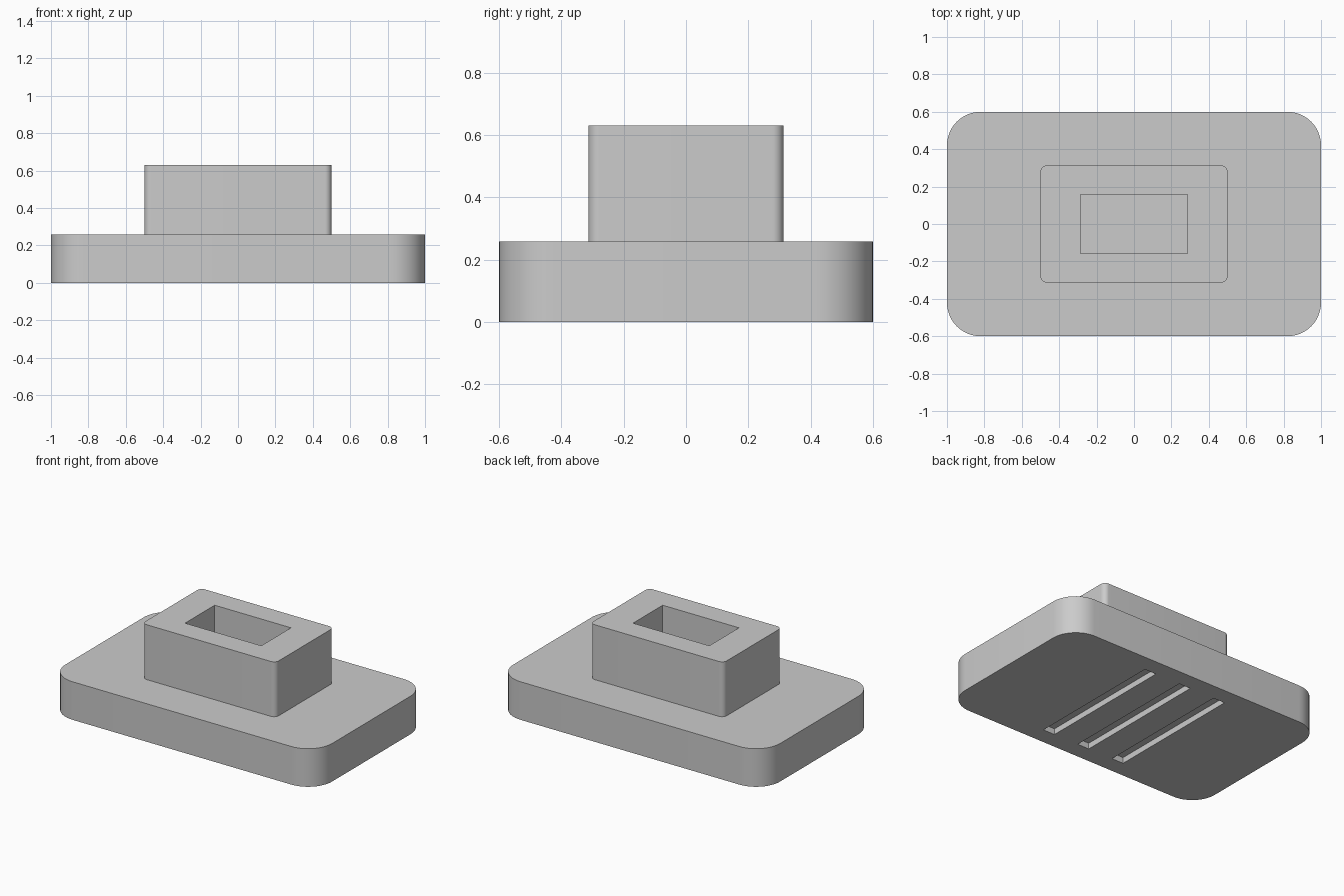
import bpy
import bmesh
from math import radians

cube = bpy.data.objects.get("Cube")
if cube:
    bpy.data.objects.remove(cube, do_unlink=True)

grey = bpy.data.materials.new("light grey")
grey.use_nodes = True
colour = (0.6, 0.6, 0.6, 1)
grey.diffuse_color = colour
for node in grey.node_tree.nodes:
    if node.type == 'BSDF_PRINCIPLED':
        node.inputs["Base Color"].default_value = colour


def block(name, size, z0, z1, x=0, radius=0):
    """Upright box from z0 to z1, optionally with rounded vertical edges."""
    bm = bmesh.new()
    bmesh.ops.create_cube(bm, size=1)
    for v in bm.verts:
        v.co.x = v.co.x * size[0] + x
        v.co.y *= size[1]
        v.co.z = z1 if v.co.z > 0 else z0
    if radius:
        upright = [e for e in bm.edges
                   if abs(e.verts[0].co.z - e.verts[1].co.z) > 0.01]
        bmesh.ops.bevel(bm, geom=upright, offset=radius, segments=12,
                        profile=0.5, affect='EDGES')
    mesh = bpy.data.meshes.new(name)
    bm.to_mesh(mesh)
    bm.free()
    mesh.materials.append(grey)
    obj = bpy.data.objects.new(name, mesh)
    bpy.context.collection.objects.link(obj)
    return obj


def activate(obj):
    bpy.ops.object.select_all(action='DESELECT')
    obj.select_set(True)
    bpy.context.view_layer.objects.active = obj


def cut(target, cutter):
    """Subtract the cutter, then discard it."""
    mod = target.modifiers.new("cut", 'BOOLEAN')
    mod.operation = 'DIFFERENCE'
    mod.solver = 'EXACT'
    mod.object = cutter
    activate(target)
    bpy.ops.object.modifier_apply(modifier=mod.name)
    bpy.data.objects.remove(cutter, do_unlink=True)


BASE_TOP = 0.258

# Rounded base plate with three shallow grooves underneath
base = block("base_plate", (2, 1.2), 0, BASE_TOP, radius=0.18)
for i in (-1, 0, 1):
    cut(base, block("groove_cutter", (0.088, 0.97), -0.1, 0.04, x=i * 0.275))

# Raised socket, open at the top down to the base plate
socket = block("socket", (1, 0.626), BASE_TOP, 0.63, radius=0.035)
cut(socket, block("pocket_cutter", (0.572, 0.318), 0.1, 0.8))

for obj in (base, socket):
    activate(obj)
    bpy.ops.object.shade_smooth_by_angle(angle=radians(30))
